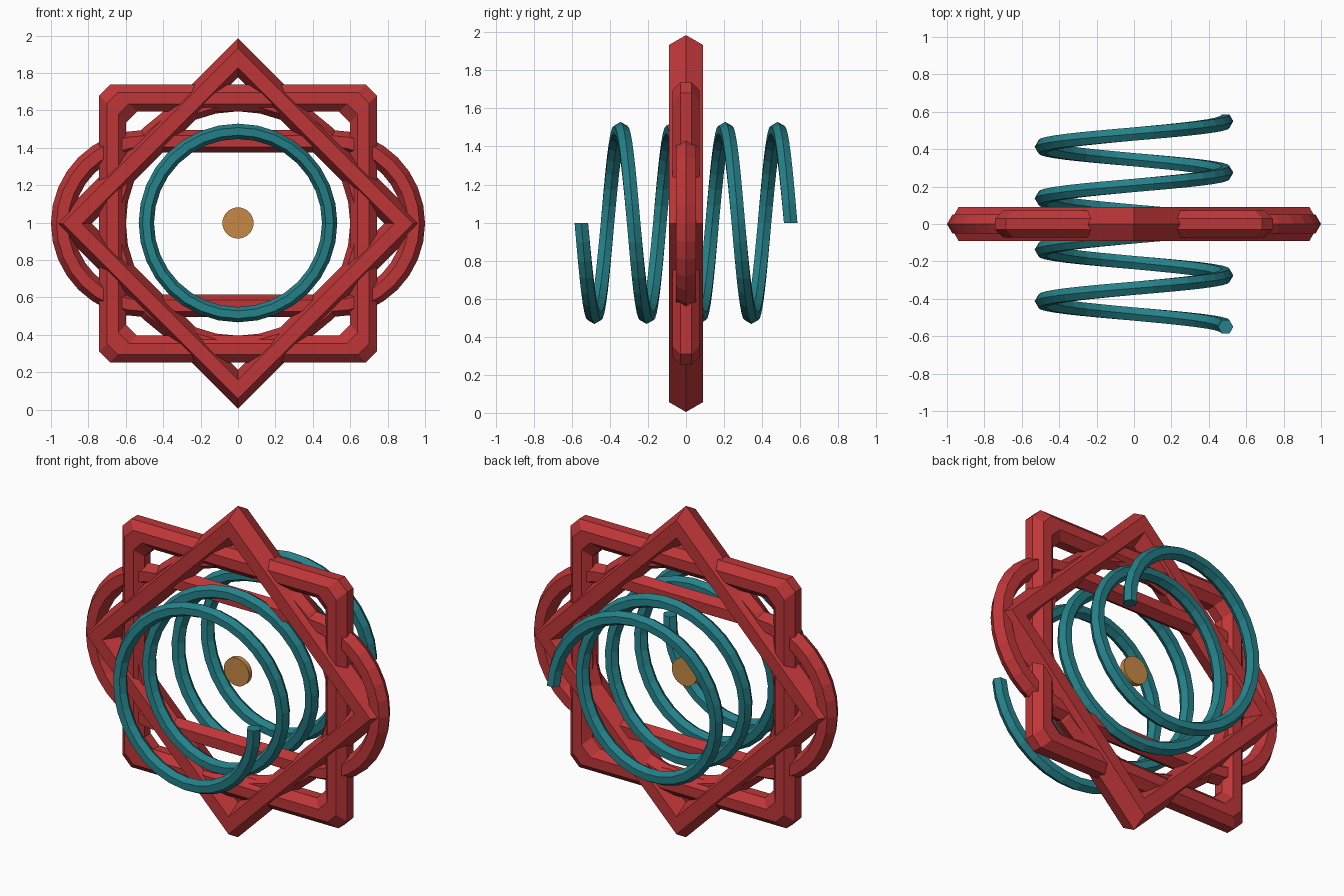
import bpy, math
from math import sin, cos, pi

if "Cube" in bpy.data.objects:
    bpy.data.objects.remove(bpy.data.objects["Cube"])

CZ = 0.995  # height of the shared centre


def material(name, rgb):
    m = bpy.data.materials.new(name)
    m.diffuse_color = (*rgb, 1)
    m.use_nodes = True
    m.node_tree.nodes["Principled BSDF"].inputs["Base Color"].default_value = m.diffuse_color
    return m


RED = material("red", (0.52, 0.037, 0.04))
TEAL = material("teal", (0.018, 0.22, 0.25))
GOLD = material("gold", (0.58, 0.25, 0.06))


def profile(r, sides, phase=0.0):
    """Polygon section as (outward, along y) offsets."""
    return [(r * cos(2 * pi * i / sides + phase), r * sin(2 * pi * i / sides + phase))
            for i in range(sides)]


def skin(name, rings, mat, closed=True):
    """Joins a row of equal sections into a tube."""
    n, k = len(rings), len(rings[0])
    verts = [p for ring in rings for p in ring]
    faces = []
    for i in range(n if closed else n - 1):
        j = (i + 1) % n
        for a in range(k):
            b = (a + 1) % k
            faces.append((i * k + a, i * k + b, j * k + b, j * k + a))
    if not closed:
        faces += [tuple(range(k))[::-1], tuple((n - 1) * k + a for a in range(k))]
    me = bpy.data.meshes.new(name)
    me.from_pydata(verts, [], faces)
    me.materials.append(mat)
    ob = bpy.data.objects.new(name, me)
    bpy.context.collection.objects.link(ob)
    # consistent outward normals
    import bmesh
    bm = bmesh.new()
    bm.from_mesh(me)
    bmesh.ops.recalc_face_normals(bm, faces=bm.faces)
    bm.to_mesh(me)
    bm.free()
    return ob


def round_frame(name, radius, r, segments, half_straight=0.0):
    """Ring in the xz plane, or a stadium when half_straight is set."""
    rings = []
    for side in (0, 1):
        start = -pi / 2 + side * pi
        cx = half_straight * (1 - 2 * side)
        for i in range(segments // 2 + (1 if half_straight else 0)):
            t = start + 2 * pi * i / segments
            rings.append([(cx + (radius + o) * cos(t), y, CZ + (radius + o) * sin(t))
                          for o, y in profile(r, 6)])
    return skin(name, rings, RED)


# Red frames: diamond, stadium and inner ring
round_frame("diamond_frame", 0.886, 0.104, 4)
round_frame("stadium_frame", 0.44, 0.06, 32, 0.5)
round_frame("inner_ring", 0.66, 0.06, 32)

# Square frame with cut corners and an octagonal section
chamfer = 0.057
rings = []
for sx, sz, order in ((1, 1, 0), (-1, 1, 1), (-1, -1, 0), (1, -1, 1)):
    for step in (0, 1):
        cut_z = (step == order)
        rings.append([(sx * (0.67 + o - (0 if cut_z else chamfer)), y,
                       CZ + sz * (0.67 + o - (chamfer if cut_z else 0)))
                      for o, y in profile(0.078, 8, pi / 8)])
skin("square_frame", rings, RED)

# Coil spring running front to back, four turns
turns, per_turn = 4, 32
rings = []
for i in range(turns * per_turn + 1):
    t = 2 * pi * i / per_turn
    yc = -0.55 + 1.1 * i / (turns * per_turn)
    rings.append([((0.49 + o) * cos(t), yc + y, CZ + 0.003 - (0.49 + o) * sin(t))
                  for o, y in profile(0.041, 6)])
skin("coil_spring", rings, TEAL, closed=False)

# Small coin at the centre
bpy.ops.mesh.primitive_cylinder_add(vertices=32, radius=0.083, depth=0.03,
                                    location=(0, 0, CZ + 0.003), rotation=(pi / 2, 0, 0))
coin = bpy.context.object
coin.name = "center_coin"
coin.data.materials.append(GOLD)
